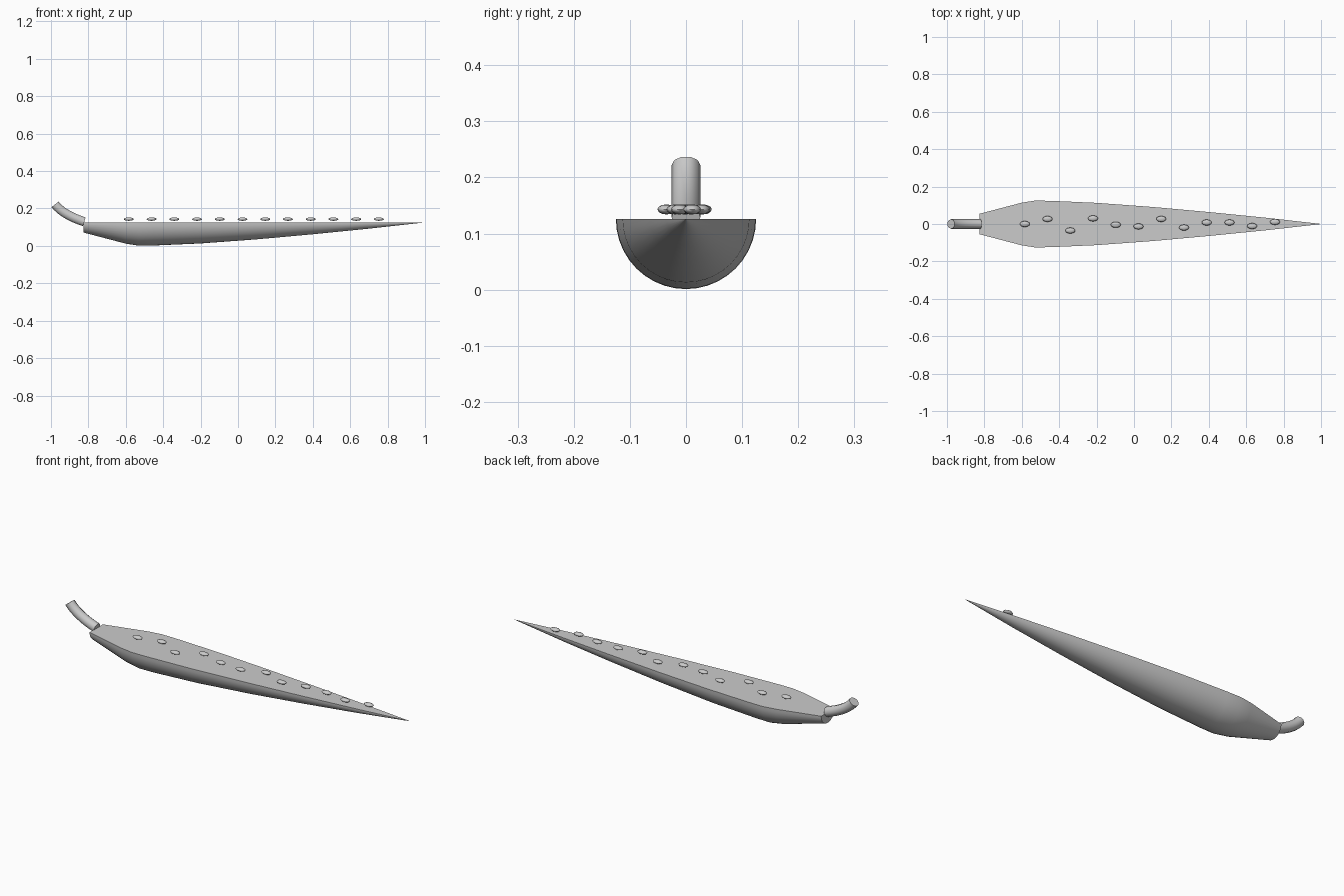
import bpy, bmesh, math
from mathutils import Vector

if "Cube" in bpy.data.objects:
    bpy.data.objects.remove(bpy.data.objects["Cube"])

TOP = 0.126  # height of the flat cut face

grey = bpy.data.materials.new("plain grey")
grey.diffuse_color = (0.6, 0.6, 0.6, 1)
grey.use_nodes = True
grey.node_tree.nodes["Principled BSDF"].inputs["Base Color"].default_value = grey.diffuse_color


def finish(name, bm, angle=35):
    bmesh.ops.recalc_face_normals(bm, faces=bm.faces)
    me = bpy.data.meshes.new(name)
    bm.to_mesh(me)
    bm.free()
    ob = bpy.data.objects.new(name, me)
    bpy.context.collection.objects.link(ob)
    me.materials.append(grey)
    bpy.ops.object.select_all(action='DESELECT')
    ob.select_set(True)
    bpy.context.view_layer.objects.active = ob
    bpy.ops.object.shade_smooth_by_angle(angle=math.radians(angle))
    return ob


def loft(bm, rings, closed):
    n = len(rings[0])
    for a, b in zip(rings, rings[1:]):
        for i in range(n if closed else n - 1):
            j = (i + 1) % n
            bm.faces.new((a[i], a[j], b[j], b[i]))


# Half-round tapering body: (x, radius) stations, then flat top and end cap
stations = [(-0.825, 0.055), (-0.6, 0.114), (-0.53, 0.125), (-0.45, 0.124),
            (-0.2, 0.113), (0.1, 0.091), (0.4, 0.064), (0.7, 0.034), (0.995, 0.001)]
N = 20
bm = bmesh.new()
rings = []
for x, r in stations:
    rings.append([bm.verts.new((x, r * math.cos(math.pi * i / N),
                                TOP - r * math.sin(math.pi * i / N))) for i in range(N + 1)])
loft(bm, rings, False)
for a, b in zip(rings, rings[1:]):
    bm.faces.new((a[0], b[0], b[-1], a[-1]))
bm.faces.new(rings[0])
tip = bm.verts.new((1.0, 0, TOP))
last = rings[-1]
for i in range(N + 1):
    bm.faces.new((last[i], last[(i + 1) % (N + 1)], tip))
finish("half_body", bm)

# Curved stem: tube swept along a quadratic curve
p0, p1, p2 = Vector((-0.822, 0, 0.129)), Vector((-0.935, 0, 0.166)), Vector((-0.978, 0, 0.222))
SIDES, STEPS, RAD = 10, 8, 0.0255
bm = bmesh.new()
rings = []
for k in range(STEPS + 1):
    t = k / STEPS
    p = p0 * (1 - t) ** 2 + p1 * 2 * t * (1 - t) + p2 * t * t
    d = ((p1 - p0) * (1 - t) + (p2 - p1) * t).normalized()
    up = Vector((-d.z, 0, d.x))
    rings.append([bm.verts.new(p + RAD * (Vector((0, math.cos(a), 0)) + up * math.sin(a)))
                  for a in (2 * math.pi * i / SIDES for i in range(SIDES))])
loft(bm, rings, True)
bm.faces.new(rings[0])
bm.faces.new(rings[-1])
finish("stem", bm, 50)

# Seeds: flattened ellipsoids evenly spaced just above the cut face
seed_y = [0.0, 0.027, -0.035, 0.03, -0.004, -0.013, 0.027, -0.019, 0.008, 0.008, -0.011, 0.011]
for i, y in enumerate(seed_y):
    bm = bmesh.new()
    bmesh.ops.create_uvsphere(bm, u_segments=12, v_segments=6, radius=1)
    for v in bm.verts:
        v.co = Vector((-0.584 + 0.1216 * i + v.co.x * 0.027,
                       y + v.co.y * 0.016, 0.143 + v.co.z * 0.009))
    finish(f"seed_{i + 1}", bm, 60)
